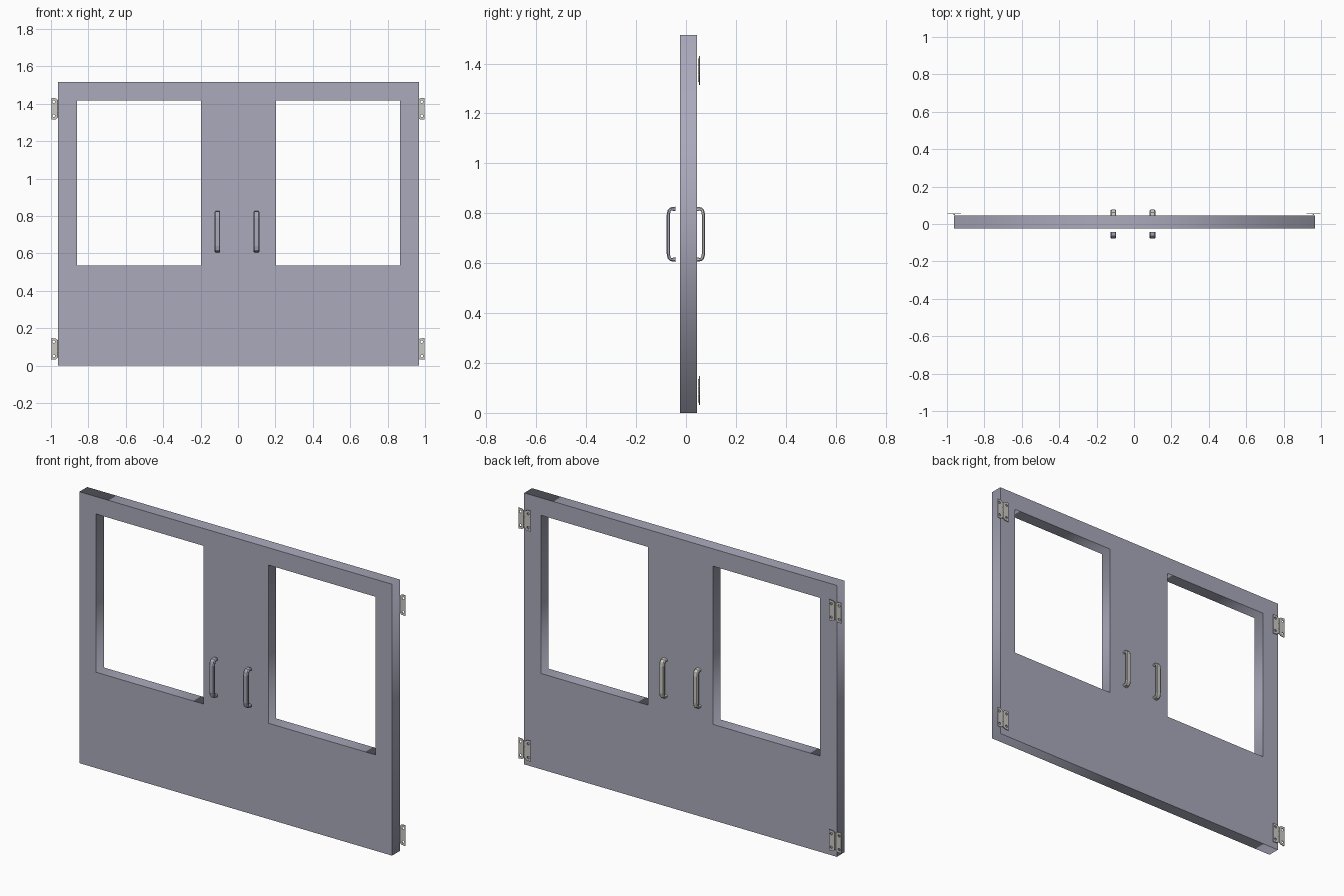
import bpy, bmesh, math
from mathutils import Vector

if "Cube" in bpy.data.objects:
    bpy.data.objects.remove(bpy.data.objects["Cube"])


def material(name, rgb):
    m = bpy.data.materials.new(name)
    m.diffuse_color = (*rgb, 1)
    m.use_nodes = True
    m.node_tree.nodes["Principled BSDF"].inputs["Base Color"].default_value = m.diffuse_color
    return m


PAINT = material("blue_grey_paint", (0.40, 0.40, 0.50))
STEEL = material("warm_steel", (0.60, 0.59, 0.55))


def rect(x0, x1, z0, z1):
    return [(x0, z0), (x1, z0), (x1, z1), (x0, z1)]


def circle(x, z, r, n=12):
    return [(x + r * math.cos(2 * math.pi * i / n), z + r * math.sin(2 * math.pi * i / n)) for i in range(n)]


def plate(name, loops, y0, y1, mat):
    """Upright plate: first loop is the outline, the others are holes."""
    cu = bpy.data.curves.new(name, 'CURVE')
    cu.dimensions, cu.fill_mode = '2D', 'BOTH'
    cu.extrude = (y1 - y0) / 2
    for loop in loops:
        sp = cu.splines.new('POLY')
        sp.points.add(len(loop) - 1)
        for p, (x, z) in zip(sp.points, loop):
            p.co = (x, z, 0, 1)
        sp.use_cyclic_u = True
    ob = bpy.data.objects.new(name, cu)
    ob.location.y = (y0 + y1) / 2
    ob.rotation_euler.x = math.pi / 2
    bpy.context.collection.objects.link(ob)
    bpy.ops.object.select_all(action='DESELECT')
    ob.select_set(True)
    bpy.context.view_layer.objects.active = ob
    bpy.ops.object.convert(target='MESH')
    ob = bpy.context.object
    ob.data.materials.clear()
    ob.data.materials.append(mat)
    return ob


def handle(name, x, y, side, mat):
    """Pull handle: rounded flat section swept along a bracket path."""
    half = [(0.0, 0.102), (0.018, 0.102), (0.025, 0.095), (0.029, 0.075)]
    path = [Vector((a, b)) for a, b in half] + [Vector((a, -b)) for a, b in reversed(half)]
    section = [(-0.015, -0.005), (-0.015, 0.002), (-0.010, 0.006), (0.010, 0.006),
               (0.015, 0.002), (0.015, -0.005), (0.011, -0.007), (-0.011, -0.007)]
    bm = bmesh.new()
    rings = []
    for i, p in enumerate(path):
        a = (p - path[max(i - 1, 0)]).normalized()
        b = (path[min(i + 1, len(path) - 1)] - p).normalized()
        t = (a + b).normalized()
        n = Vector((-t.y, t.x))
        # thicker feet where the handle meets the door
        k = 1.4 if i in (0, len(path) - 1) else 1.0
        rings.append([bm.verts.new((x + u, y + side * (p.x + n.x * v * k), 0.716 + p.y + n.y * v * k))
                      for u, v in section])
    for r, s in zip(rings, rings[1:]):
        for j in range(len(section)):
            k = (j + 1) % len(section)
            bm.faces.new((r[j], r[k], s[k], s[j]))
    bm.faces.new(rings[0])
    bm.faces.new(rings[-1])
    bmesh.ops.recalc_face_normals(bm, faces=bm.faces)
    me = bpy.data.meshes.new(name)
    bm.to_mesh(me)
    bm.free()
    me.materials.append(mat)
    ob = bpy.data.objects.new(name, me)
    bpy.context.collection.objects.link(ob)


# Door slab with two window openings
plate("door_panel", [rect(-0.963, 0.968, 0, 1.515),
                     rect(-0.86, -0.197, 0.535, 1.418),
                     rect(0.204, 0.865, 0.535, 1.418)], -0.024, 0.045, PAINT)

# Pull handles on both faces
for label, x in (("left", -0.11), ("right", 0.099)):
    handle(label + "_front_handle", x, -0.043, -1, PAINT)
    handle(label + "_back_handle", x, 0.042, 1, STEEL)

# Butt hinges: two tapered leaves with screw holes and a knuckle pin
for side, cx in (("left", -0.961), ("right", 0.959)):
    for level, cz in (("lower", 0.089), ("upper", 1.373)):
        for part, d in (("outer", -1), ("inner", 1)):
            outline = [(cx + d * 0.004, cz - 0.048), (cx + d * 0.013, cz - 0.056), (cx + d * 0.037, cz - 0.058),
                       (cx + d * 0.037, cz + 0.058), (cx + d * 0.013, cz + 0.056), (cx + d * 0.004, cz + 0.048)]
            holes = [circle(cx + d * 0.024, cz + s * 0.038, 0.007) for s in (-1, 1)]
            plate(f"{side}_{level}_hinge_leaf_{part}", [outline] + holes, 0.053, 0.057, STEEL)
        for i in (-1, 0, 1):
            bpy.ops.mesh.primitive_cylinder_add(vertices=12, radius=0.0045, depth=0.030,
                                                location=(cx, 0.0525, cz + i * 0.032))
            knuckle = bpy.context.object
            knuckle.name = f"{side}_{level}_hinge_knuckle"
            knuckle.data.materials.append(STEEL)
            bpy.ops.object.shade_smooth_by_angle(angle=math.radians(40))
